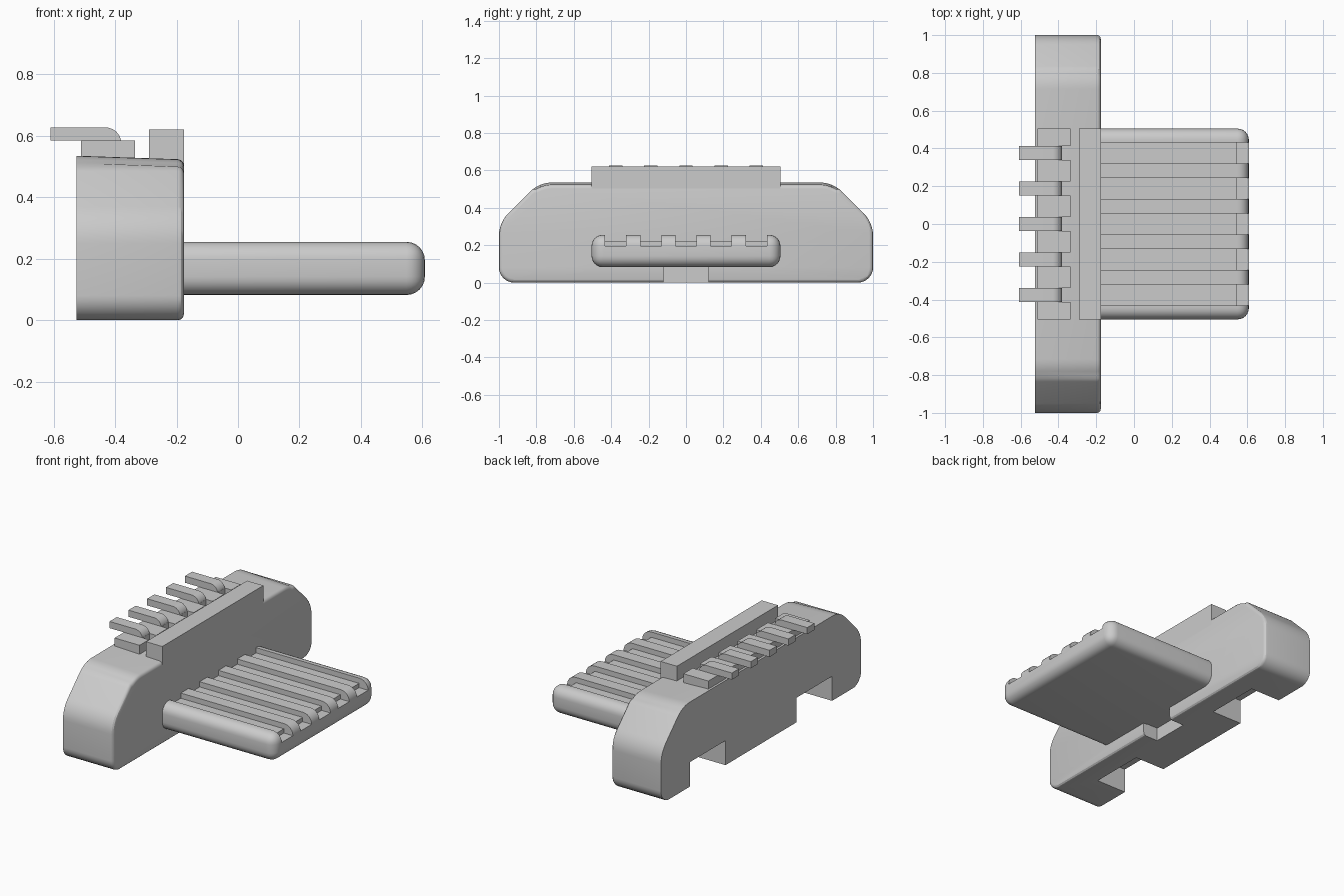
import bpy, bmesh, math
from mathutils import Vector

cube = bpy.data.objects.get("Cube")
if cube:
    bpy.data.objects.remove(cube, do_unlink=True)

grey = bpy.data.materials.new("plain grey")
grey.use_nodes = True
COLOUR = (0.6, 0.6, 0.6, 1)
grey.diffuse_color = COLOUR
grey.node_tree.nodes["Principled BSDF"].inputs["Base Color"].default_value = COLOUR


def rounded(corners, steps=6):
    """Outline from (a, b, radius) corners, each replaced by an arc."""
    out = []
    for i, (a, b, r) in enumerate(corners):
        p = Vector((a, b))
        if r == 0:
            out.append(p)
            continue
        u = (Vector(corners[i - 1][:2]) - p).normalized()
        v = (Vector(corners[(i + 1) % len(corners)][:2]) - p).normalized()
        half = u.angle(v) / 2
        centre = p + (u + v).normalized() * (r / math.sin(half))
        start = p + u * (r / math.tan(half)) - centre
        end = p + v * (r / math.tan(half)) - centre
        for k in range(steps + 1):
            out.append(centre + start.lerp(end, k / steps).normalized() * r)
    return out


def prism(name, outline, axis, lo, hi):
    """Extrude a 2D outline along an axis (the outline uses the other two)."""
    bm = bmesh.new()

    def place(p, t):
        c = list(p)
        c.insert("xyz".index(axis), t)
        return c
    face = bm.faces.new([bm.verts.new(place(p, lo)) for p in outline])
    geom = bmesh.ops.extrude_face_region(bm, geom=[face], use_keep_orig=True)["geom"]
    for v in geom:
        if isinstance(v, bmesh.types.BMVert):
            v.co["xyz".index(axis)] = hi
    bmesh.ops.recalc_face_normals(bm, faces=bm.faces)
    mesh = bpy.data.meshes.new(name)
    bm.to_mesh(mesh)
    bm.free()
    mesh.materials.append(grey)
    obj = bpy.data.objects.new(name, mesh)
    bpy.context.collection.objects.link(obj)
    return obj


def box(name, x, y, z):
    return prism(name, [(x[0], y[0]), (x[1], y[0]), (x[1], y[1]), (x[0], y[1])], "z", *z)


def bevel_edges(obj, width, segments, rule):
    bm = bmesh.new()
    bm.from_mesh(obj.data)
    bmesh.ops.bevel(bm, geom=[e for e in bm.edges if rule(e)], offset=width,
                    segments=segments, profile=0.5, affect="EDGES")
    bm.to_mesh(obj.data)
    bm.free()


def cut(obj, cutters):
    for c in cutters:
        m = obj.modifiers.new(c.name, "BOOLEAN")
        m.operation, m.solver, m.object = "DIFFERENCE", "EXACT", c
    bpy.context.view_layer.update()
    result = bpy.data.meshes.new_from_object(
        obj.evaluated_get(bpy.context.evaluated_depsgraph_get()))
    obj.modifiers.clear()
    obj.data = result
    for c in cutters:
        bpy.data.objects.remove(c, do_unlink=True)


def smooth(obj):
    bpy.ops.object.select_all(action="DESELECT")
    obj.select_set(True)
    bpy.context.view_layer.objects.active = obj
    bpy.ops.object.shade_smooth_by_angle(angle=math.radians(30))


BACK, FRONT = -0.525, -0.176
PITCH = 0.188
LANES = [i * PITCH for i in range(-2, 3)]
HALF = 0.505

# Housing: rounded, chamfered outline with a slightly sloping top
half = [(1, 0, 0.08), (1, 0.32, 0.17), (0.785, 0.535, 0.17)]
outline = half + [(-y, z, r) for y, z, r in reversed(half)]
housing = prism("housing", rounded(outline), "x", BACK, FRONT)
for v in housing.data.vertices:
    if v.co.x > BACK + 0.1 and v.co.z > 0.5:
        v.co.z -= 0.012
bevel_edges(housing, 0.02, 3, lambda e: all(v.co.x > FRONT - 0.001 for v in e.verts))

# Two rear notches and a small front recess under the housing
cutters = [box("rear_notch", (BACK - 0.1, -0.315), sorted((s * 0.355, s * 0.71)), (-0.1, 0.155))
           for s in (-1, 1)]
cutters.append(box("front_recess", (-0.28, 0), (-0.12, 0.12), (-0.1, 0.085)))
cut(housing, cutters)
smooth(housing)

# Tongue: rounded plate with open lanes in the top
tongue = box("tongue", (-0.2, 0.608), (-HALF, HALF), (0.082, 0.255))
bevel_edges(tongue, 0.06, 6, lambda e: any(v.co.x > 0 for v in e.verts))
cut(tongue, [box("lane", (FRONT, 0.7), (y - 0.056, y + 0.056), (0.195, 0.4)) for y in LANES])
smooth(tongue)

# Contact strips lying in the lanes
for y in LANES:
    box("contact_strip", (FRONT - 0.01, 0.545), (y - 0.056, y + 0.056), (0.19, 0.222))

# Rail along the top front
box("top_rail", (-0.29, FRONT), (-HALF, HALF), (0.48, 0.62))

# Pin base: comb with a slot in front of each pin
comb = [(-0.51, HALF), (-0.51, -HALF), (-0.335, -HALF)]
for y in LANES:
    comb += [(-0.335, y - 0.036), (-0.38, y - 0.036), (-0.38, y + 0.036), (-0.335, y + 0.036)]
comb.append((-0.335, HALF))
prism("pin_base", comb, "z", 0.5, 0.585)

# Bent pins: flat tail to the rear, rounded bend down into the slot
pin_side = rounded([(-0.61, 0.585, 0), (-0.61, 0.627, 0), (-0.38, 0.627, 0.05),
                    (-0.38, 0.51, 0), (-0.42, 0.51, 0), (-0.42, 0.585, 0)])
for y in LANES:
    smooth(prism("pin", pin_side, "y", y - 0.036, y + 0.036))
